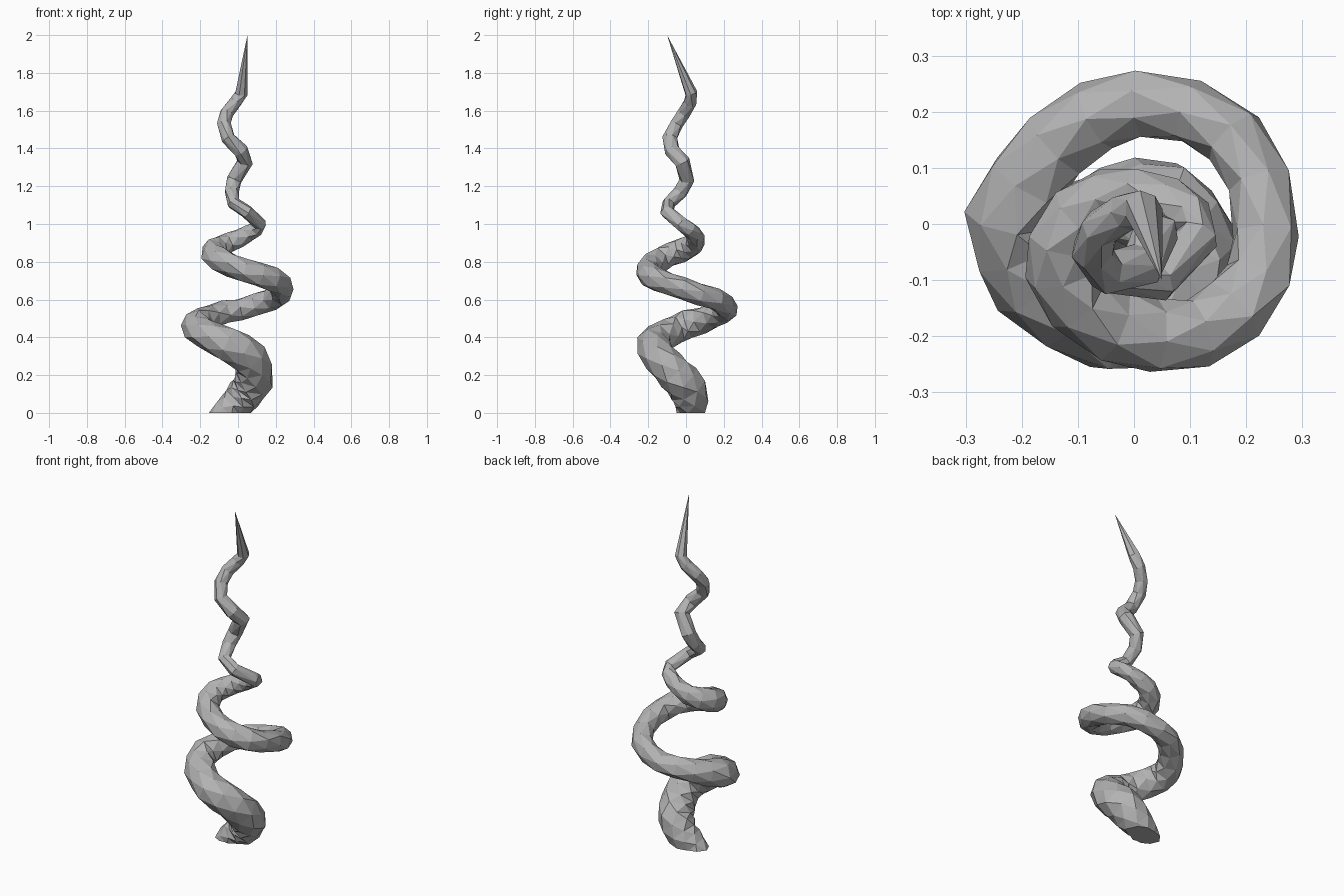
import bpy, bmesh, math, random
from mathutils import Vector

if "Cube" in bpy.data.objects:
    bpy.data.objects.remove(bpy.data.objects["Cube"], do_unlink=True)

SIDES, STEPS = 7, 2
random.seed(4)

# Centre line of the twisting horn: x, y, z, radius
PATH = [
    (-.13, .01, -.07, .06), (-.065, .02, 0, .07), (0, .03, .06, .087),
    (.06, .01, .13, .1), (.087, -.06, .205, .099),
    (.06, -.14, .29, .094), (-.05, -.18, .365, .088),
    (-.175, -.1, .42, .082), (-.222, .01, .465, .077), (-.14, .143, .51, .067),
    (.01, .217, .55, .058), (.178, .157, .6, .057), (.237, -.02, .66, .059),
    (.178, -.155, .71, .063), (.04, -.2, .755, .064), (-.1, -.14, .81, .064),
    (-.13, -.03, .86, .062), (-.05, .05, .9, .053), (.06, .04, .95, .043),
    (.115, -.02, 1, .037), (.045, -.1, 1.065, .036), (-.025, -.09, 1.11, .036),
    (-.035, -.03, 1.17, .037), (-.02, .005, 1.235, .039), (.037, -.02, 1.33, .042),
    (.015, -.072, 1.39, .04), (-.052, -.085, 1.455, .038), (-.075, -.05, 1.53, .036),
    (-.06, -.01, 1.59, .035), (-.015, .02, 1.645, .034), (.016, .027, 1.69, .033),
    (.05, -.1, 2, 0),
]


def spline(a, b, c, d, t):
    return .5 * (2 * b + (c - a) * t + (2 * a - 5 * b + 4 * c - d) * t * t
                 + (3 * b - a - 3 * c + d) * t ** 3)


# Smooth samples along the path, stopping before the straight tip
pts = [Vector(p) for p in PATH]
samples = []
for i in range(len(pts) - 2):
    n = STEPS if pts[i].z < 1 else 1
    for s in range(n):
        samples.append(spline(pts[max(i - 1, 0)], pts[i], pts[i + 1], pts[i + 2], s / n))
samples += pts[-2:]

# Rings of the tube, carried along without twisting
bm = bmesh.new()
rings = []
side = Vector((0, 1, 0))
for i, p in enumerate(samples[:-1]):
    tangent = (samples[i + 1] - samples[max(i - 1, 0)]).to_3d().normalized()
    side = (side - tangent * side.dot(tangent)).normalized()
    up = tangent.cross(side)
    ring = []
    for k in range(SIDES):
        a = math.tau * (k + i % 2 * .5) / SIDES
        r = p.w * random.uniform(.94, 1.09)
        ring.append(bm.verts.new(p.to_3d() + (side * math.cos(a) + up * math.sin(a)) * r))
    rings.append(ring)

# Triangular facets between staggered rings
for i, (lo, hi) in enumerate(zip(rings, rings[1:])):
    for k in range(SIDES):
        m = (k + 1) % SIDES
        if i % 2:
            bm.faces.new((lo[k], hi[m], hi[k]))
            bm.faces.new((lo[k], lo[m], hi[m]))
        else:
            bm.faces.new((lo[k], lo[m], hi[k]))
            bm.faces.new((lo[m], hi[m], hi[k]))

# Pointed tip
tip = bm.verts.new(samples[-1].to_3d())
for k in range(SIDES):
    bm.faces.new((rings[-1][k], rings[-1][(k + 1) % SIDES], tip))

# Flat cut at the ground, closed underneath
bmesh.ops.bisect_plane(bm, geom=bm.verts[:] + bm.edges[:] + bm.faces[:],
                       plane_co=(0, 0, 0), plane_no=(0, 0, -1), clear_outer=True)
bmesh.ops.holes_fill(bm, edges=[e for e in bm.edges if e.is_boundary], sides=0)
bmesh.ops.recalc_face_normals(bm, faces=bm.faces[:])

mesh = bpy.data.meshes.new("spiral_horn")
bm.to_mesh(mesh)
bm.free()
horn = bpy.data.objects.new("spiral_horn", mesh)
bpy.context.collection.objects.link(horn)

grey = bpy.data.materials.new("light grey")
grey.use_nodes = True
colour = (.45, .45, .45, 1)
grey.diffuse_color = colour
grey.node_tree.nodes["Principled BSDF"].inputs["Base Color"].default_value = colour
mesh.materials.append(grey)
